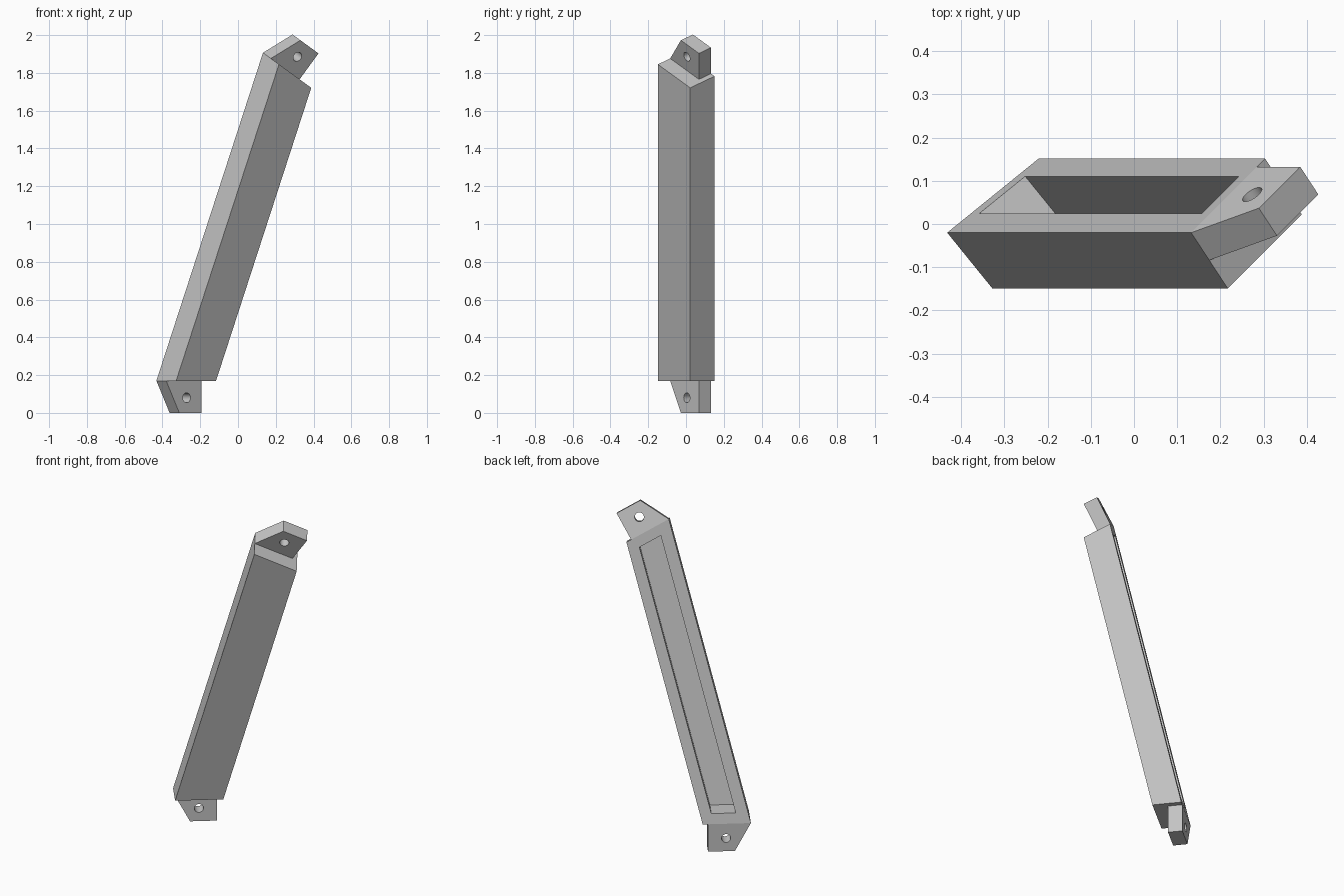
import bpy, bmesh, math
from mathutils import Vector, Matrix

cube = bpy.data.objects.get("Cube")
if cube:
    bpy.data.objects.remove(cube, do_unlink=True)

grey = bpy.data.materials.new("plain grey")
grey.use_nodes = True
grey.diffuse_color = (0.55, 0.55, 0.55, 1)
grey.node_tree.nodes["Principled BSDF"].inputs["Base Color"].default_value = grey.diffuse_color

# Strut frame: leaning axis, width and thickness directions, one bottom corner
LEAN, TURN = math.radians(18), math.radians(39)
AXIS = Vector((math.sin(LEAN), 0, math.cos(LEAN)))
WIDE = Vector((math.cos(TURN), math.sin(TURN), 0))
THICK = Vector((math.sin(TURN), -math.cos(TURN), 0))
FOOT = 0.17
CORNER = Vector((-0.432, -0.02, FOOT))
MIDDLE = CORNER + AXIS * 0.913
WIDTH, DEPTH = 0.272, 0.166
LUG_DEPTH = 0.082


def mirrored(p):
    """Reflect a point in the plane across the middle of the strut."""
    return p - 2 * (p - MIDDLE).dot(AXIS) * AXIS


def make_solid(name, ring_a, ring_b):
    """Join two matching rings of points into a closed solid."""
    bm = bmesh.new()
    a = [bm.verts.new(p) for p in ring_a]
    b = [bm.verts.new(p) for p in ring_b]
    bm.faces.new(a)
    bm.faces.new(reversed(b))
    for i in range(len(a)):
        j = (i + 1) % len(a)
        bm.faces.new((a[i], b[i], b[j], a[j]))
    bmesh.ops.recalc_face_normals(bm, faces=bm.faces)
    mesh = bpy.data.meshes.new(name)
    bm.to_mesh(mesh)
    bm.free()
    mesh.materials.append(grey)
    obj = bpy.data.objects.new(name, mesh)
    bpy.context.collection.objects.link(obj)
    return obj


def cut(obj, cutter):
    """Subtract the cutter and discard it."""
    mod = obj.modifiers.new("cut", 'BOOLEAN')
    mod.operation, mod.solver, mod.object = 'DIFFERENCE', 'EXACT', cutter
    bpy.context.view_layer.objects.active = obj
    bpy.ops.object.modifier_apply(modifier=mod.name)
    bpy.data.objects.remove(cutter, do_unlink=True)


def make_bar(name, u0, u1, w0, w1, rise):
    """Leaning bar, cut level at the foot and mirrored at the head."""
    start = CORNER + AXIS * (rise / AXIS.z)
    ring = [start + WIDE * u + THICK * w
            for u, w in ((u0, w0), (u1, w0), (u1, w1), (u0, w1))]
    return make_solid(name, ring, [mirrored(p) for p in ring])


# Main beam with a long pocket in its upper broad side
beam = make_bar("beam", 0, WIDTH, 0, DEPTH, 0)
cut(beam, make_bar("pocket_cutter", 0.07, 0.207, -0.05, 0.115, 0.06))


# Pierced fixing lugs on both ends
def lug_ring(outline, w):
    base = CORNER - Vector((0, 0, FOOT))
    return [base + WIDE * u + THICK * w + Vector((0, 0, z)) for u, z in outline]


lug_outline = [(0, FOOT), (0.09, 0), (0.242, 0), (0.242, FOOT)]
hole_outline = [(0.14 + 0.026 * math.cos(t), 0.08 + 0.026 * math.sin(t))
                for t in (math.tau * i / 32 for i in range(32))]

for name, place in (("bottom_lug", lambda p: p), ("top_lug", mirrored)):
    def solid(label, outline, w0, w1):
        return make_solid(label, [place(p) for p in lug_ring(outline, w0)],
                          [place(p) for p in lug_ring(outline, w1)])
    lug = solid(name, lug_outline, 0, LUG_DEPTH)
    cut(lug, solid("hole_cutter", hole_outline, -0.05, LUG_DEPTH + 0.05))
    bpy.ops.object.select_all(action='DESELECT')
    lug.select_set(True)
    bpy.ops.object.shade_smooth_by_angle(angle=math.radians(30))
